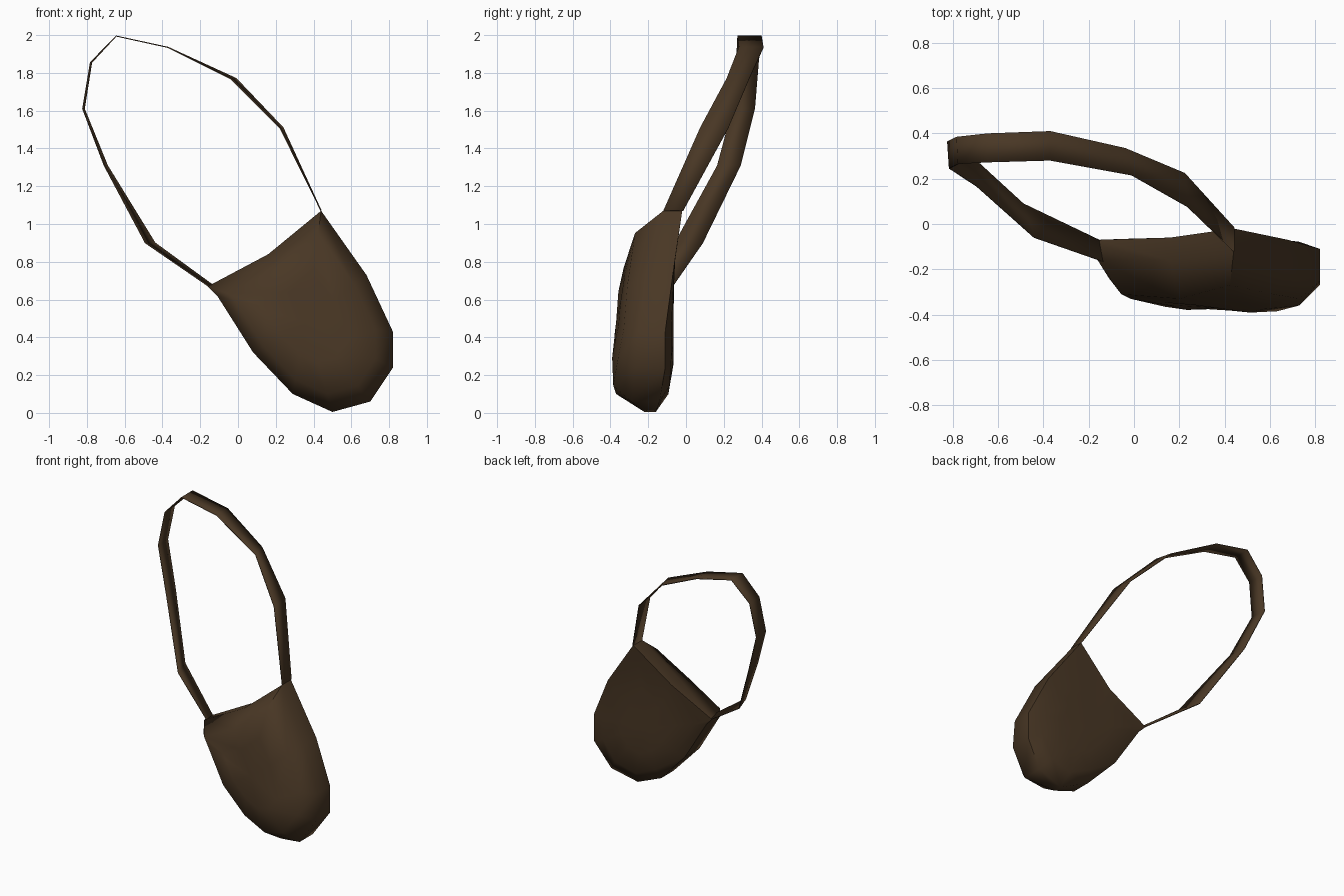
import bpy, bmesh

if "Cube" in bpy.data.objects:
    bpy.data.objects.remove(bpy.data.objects["Cube"])

leather = bpy.data.materials.new("dark brown leather")
leather.diffuse_color = (0.066, 0.038, 0.018, 1)
leather.use_nodes = True
leather.node_tree.nodes["Principled BSDF"].inputs["Base Color"].default_value = leather.diffuse_color


def finish(name, bm, angle):
    bmesh.ops.recalc_face_normals(bm, faces=bm.faces)
    mesh = bpy.data.meshes.new(name)
    bm.to_mesh(mesh)
    bm.free()
    mesh.materials.append(leather)
    obj = bpy.data.objects.new(name, mesh)
    bpy.context.collection.objects.link(obj)
    bpy.ops.object.select_all(action='DESELECT')
    obj.select_set(True)
    bpy.context.view_layer.objects.active = obj
    bpy.ops.object.shade_smooth_by_angle(angle=angle)
    return obj


def bridge(bm, a, b, closed):
    n = len(a)
    for i in range(n if closed else n - 1):
        j = (i + 1) % n
        bm.faces.new((a[i], a[j], b[j], b[i]))


# Pouch: tilted outline (x, z, back y, front edge y, front bulge y)
OUTLINE = [
    (-0.16, 0.67, -0.07, -0.16, -0.31), (0.16, 0.84, -0.06, -0.16, -0.33),
    (0.44, 1.07, -0.02, -0.12, -0.27), (0.68, 0.73, -0.07, -0.21, -0.31),
    (0.82, 0.43, -0.11, -0.25, -0.33), (0.82, 0.24, -0.11, -0.27, -0.36),
    (0.70, 0.06, -0.14, -0.29, -0.385), (0.50, 0.005, -0.16, -0.22, -0.37),
    (0.29, 0.10, -0.13, -0.27, -0.36), (0.08, 0.32, -0.10, -0.27, -0.365),
    (-0.11, 0.62, -0.08, -0.24, -0.33)]
CX, CZ = 0.36, 0.48


def ring(bm, scale, depth):
    return [bm.verts.new((CX + (p[0] - CX) * scale, depth(p),
                          CZ + (p[1] - CZ) * scale)) for p in OUTLINE]


bm = bmesh.new()
rings = [ring(bm, 0.45, lambda p: -0.065),
         ring(bm, 0.80, lambda p: 0.3 * p[2] - 0.045),
         ring(bm, 1.00, lambda p: p[2]),
         ring(bm, 1.00, lambda p: p[3]),
         ring(bm, 0.80, lambda p: p[4]),
         ring(bm, 0.45, lambda p: 0.6 * p[4] - 0.16)]
for a, b in zip(rings, rings[1:]):
    bridge(bm, a, b, True)
for r, y in ((rings[0], -0.065), (rings[-1], -0.37)):
    c = bm.verts.new((CX, y, CZ))
    for i in range(len(r)):
        bm.faces.new((r[i], r[(i + 1) % len(r)], c))
finish("pouch", bm, 1.05)

# Strap: flat band given by its path (x, z, front y, back y, half twist in x)
STRAP = [
    (-0.14, 0.67, -0.17, -0.07, 0.015), (-0.465, 0.90, -0.06, 0.09, 0.025),
    (-0.70, 1.31, 0.165, 0.29, 0.008), (-0.818, 1.61, 0.245, 0.365, 0.004),
    (-0.778, 1.855, 0.265, 0.385, 0.003), (-0.645, 1.995, 0.272, 0.40, 0),
    (-0.37, 1.935, 0.28, 0.41, 0), (-0.025, 1.77, 0.215, 0.335, 0.015),
    (0.23, 1.51, 0.075, 0.225, 0.008), (0.44, 1.07, -0.12, -0.015, 0)]
bm = bmesh.new()
front = [bm.verts.new((x + t, yf, z)) for x, z, yf, yb, t in STRAP]
back = [bm.verts.new((x - t, yb, z)) for x, z, yf, yb, t in STRAP]
bridge(bm, front, back, False)
strap = finish("strap", bm, 0.9)
mod = strap.modifiers.new("thickness", 'SOLIDIFY')
mod.thickness = 0.006
mod.offset = 0
